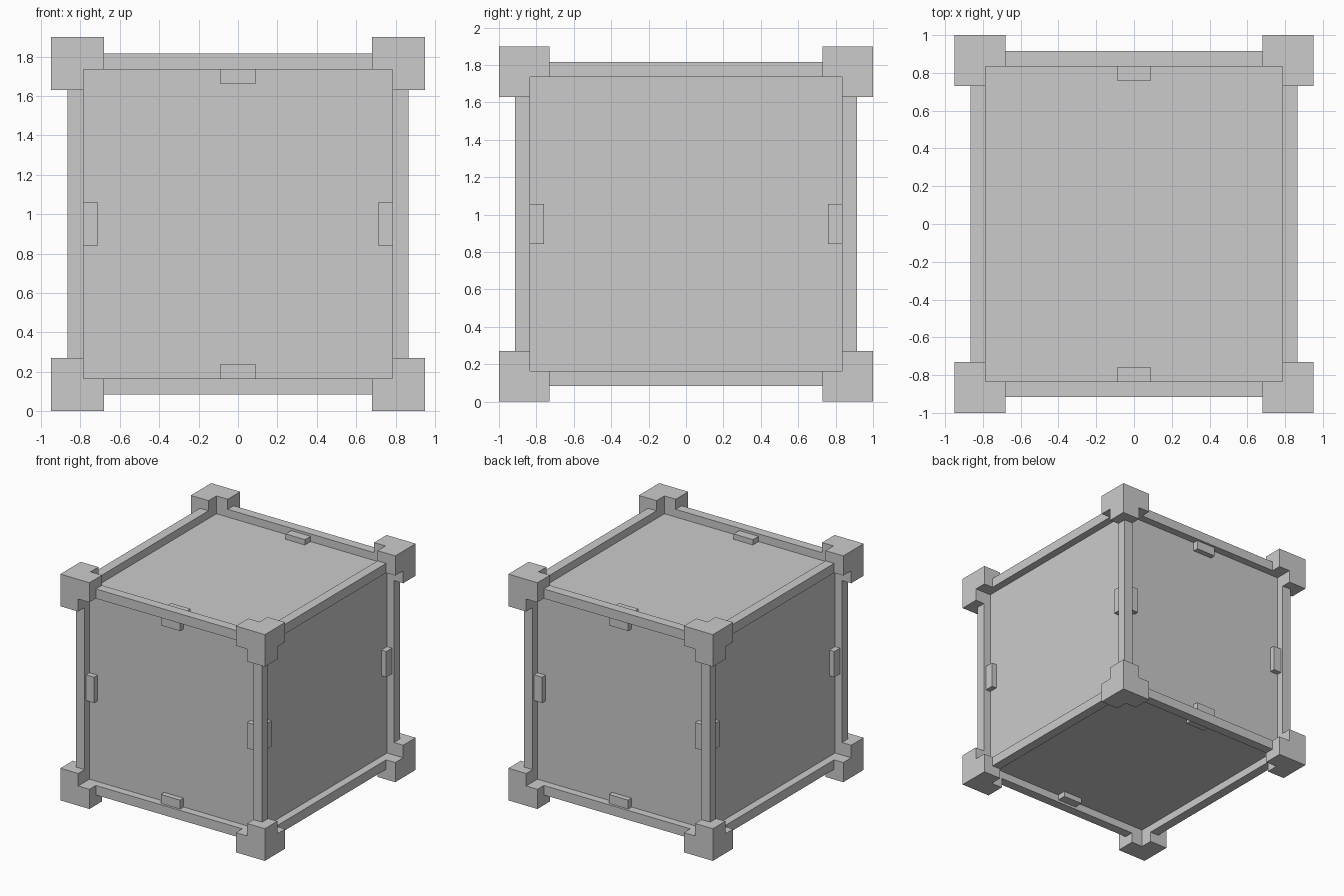
import bpy, bmesh
from itertools import product
from mathutils import Vector

if "Cube" in bpy.data.objects:
    bpy.data.objects.remove(bpy.data.objects["Cube"])

HALF = Vector((0.95, 1.0, 0.95))      # half size of the whole crate
CENTRE = Vector((0, 0, 0.95))
BLOCK, BAR = 0.27, 0.165              # corner block size, bar thickness
BEAM_OUT, BEAM_IN = 0.085, 0.165      # beam insets from the outer size
PANEL_IN = 0.15                       # panel inset
TAB_OUT, TAB_IN = 0.105, 0.24         # tab insets


def finish(name, bm):
    bmesh.ops.recalc_face_normals(bm, faces=bm.faces)
    mesh = bpy.data.meshes.new(name)
    bm.to_mesh(mesh)
    bm.free()
    obj = bpy.data.objects.new(name, mesh)
    bpy.context.collection.objects.link(obj)
    obj.location = CENTRE
    return obj


def box(name, lo, hi):
    bm = bmesh.new()
    bmesh.ops.create_cube(bm, size=1)
    for v in bm.verts:
        v.co = Vector([(a + b) / 2 + c * (b - a) for a, b, c in zip(lo, hi, v.co)])
    return finish(name, bm)


def edge_box(name, axis, signs, half_len, inner, outer):
    """Box lying along one edge of the crate."""
    lo, hi = [0] * 3, [0] * 3
    lo[axis], hi[axis] = -half_len, half_len
    for k, s in zip([k for k in range(3) if k != axis], signs):
        lo[k], hi[k] = sorted((s * (HALF[k] - inner), s * (HALF[k] - outer)))
    return box(name, lo, hi)


def corner(name, signs):
    """Block notched on all faces: 2x2x2 cells with at least two outer coordinates."""
    cuts = [(h - BLOCK, h - BAR, h) for h in HALF]
    cells = {c for c in product((0, 1), repeat=3) if sum(c) >= 2}
    bm = bmesh.new()
    for c in cells:
        for axis, side in product(range(3), (0, 1)):
            near = list(c)
            near[axis] += 1 if side else -1
            if tuple(near) in cells:
                continue
            u, w = [k for k in range(3) if k != axis]
            quad = []
            for du, dw in ((0, 0), (1, 0), (1, 1), (0, 1)):
                p = list(c)
                p[axis] += side
                p[u] += du
                p[w] += dw
                quad.append(bm.verts.new([signs[k] * cuts[k][p[k]] for k in range(3)]))
            bm.faces.new(quad)
    bmesh.ops.remove_doubles(bm, verts=bm.verts, dist=0.0005)
    return finish(name, bm)


# Recessed panels as one solid body
core = HALF - Vector((PANEL_IN,) * 3)
box("panel_body", -core, core)

# Eight corner blocks
for signs in product((-1, 1), repeat=3):
    corner("corner_block", signs)

# Twelve edge beams, with tabs on the x and z beams only
tab_half = {0: 0.09, 2: 0.108}
for axis in range(3):
    for signs in product((-1, 1), repeat=2):
        edge_box("edge_beam", axis, signs, HALF[axis] - BLOCK, BEAM_IN, BEAM_OUT)
        if axis in tab_half:
            edge_box("beam_tab", axis, signs, tab_half[axis], TAB_IN, TAB_OUT)
